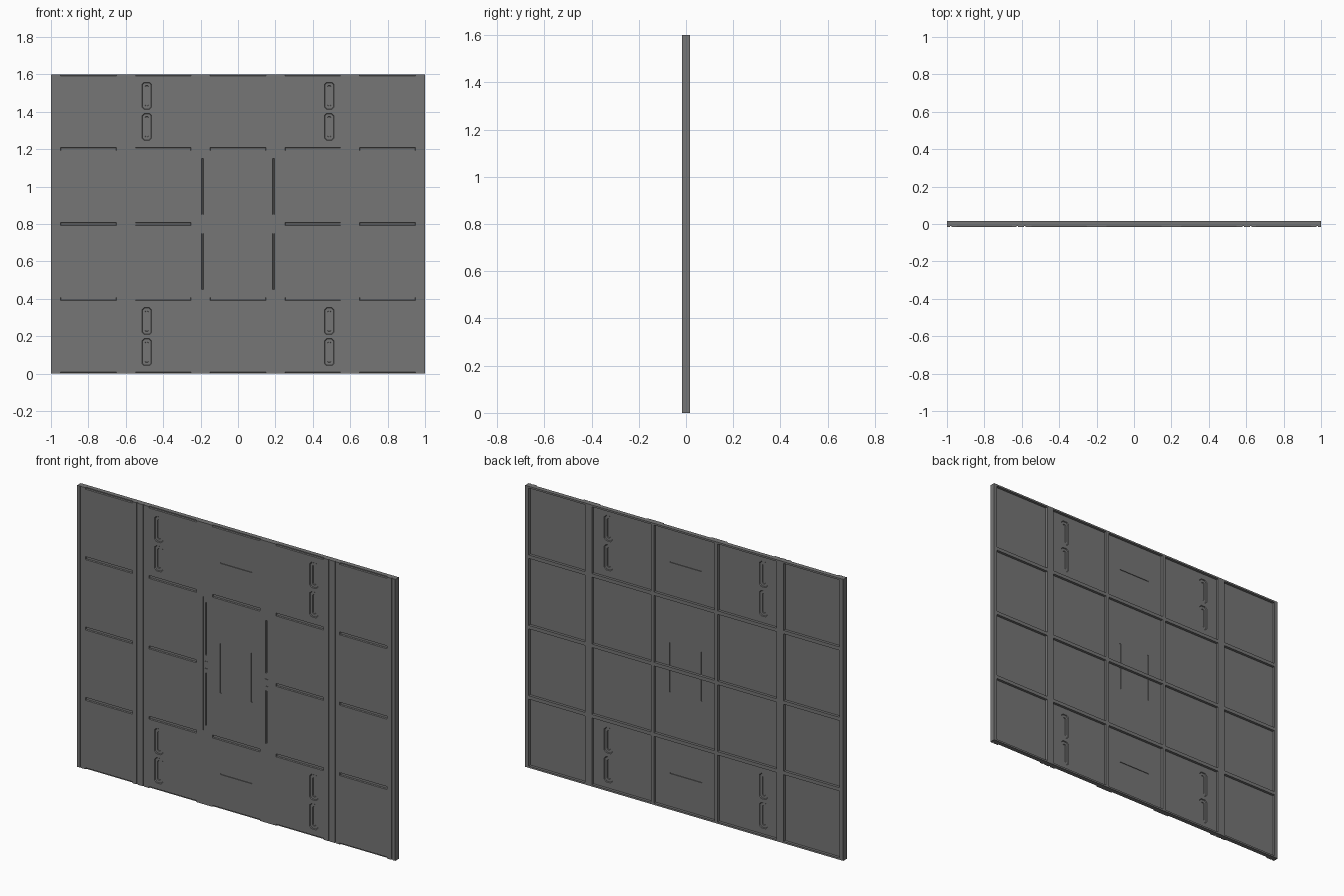
import bpy, bmesh

if "Cube" in bpy.data.objects:
    bpy.data.objects.remove(bpy.data.objects["Cube"])

FRONT, SKIN_BACK, RIB_BACK = -0.016, 0.001, 0.016
MID = 0.8

dark = bpy.data.materials.new("dark_grey")
dark.diffuse_color = (0.18, 0.18, 0.18, 1)
dark.use_nodes = True
dark.node_tree.nodes["Principled BSDF"].inputs["Base Color"].default_value = dark.diffuse_color


def prism(bm, pts, y0, y1, ring=0, taper=0):
    """Extrude an x-z outline from y0 to y1; ring leaves only a border strip,
    taper pulls the far end inward to slope the walls."""
    face = bm.faces.new([bm.verts.new((x, y0, z)) for x, z in pts])
    geom = [face]
    if ring:
        face.normal_update()
        geom = bmesh.ops.inset_region(bm, faces=[face], thickness=ring,
                                      use_even_offset=True)["faces"]
        bmesh.ops.delete(bm, geom=[face], context="FACES_ONLY")
    cx = sum(p[0] for p in pts) / len(pts)
    cz = sum(p[1] for p in pts) / len(pts)
    for v in bmesh.ops.extrude_face_region(bm, geom=geom)["geom"]:
        if isinstance(v, bmesh.types.BMVert):
            v.co.y = y1
            v.co.x += taper if v.co.x < cx else -taper
            v.co.z += taper if v.co.z < cz else -taper


def rect(x0, x1, z0, z1):
    return [(x0, z0), (x1, z0), (x1, z1), (x0, z1)]


def chamfered(x0, x1, z0, z1, c):
    return [(x0 + c, z0), (x1 - c, z0), (x1, z0 + c), (x1, z1 - c),
            (x1 - c, z1), (x0 + c, z1), (x0, z1 - c), (x0, z0 + c)]


def flip_x(shapes):
    return shapes + [[(-x, z) for x, z in s] for s in shapes]


def flip_z(shapes, mid=MID):
    return shapes + [[(x, 2 * mid - z) for x, z in s] for s in shapes]


def make(name, items):
    """One object from a list of prism arguments."""
    bm = bmesh.new()
    for item in items:
        prism(bm, *item)
    bmesh.ops.recalc_face_normals(bm, faces=bm.faces)
    me = bpy.data.meshes.new(name)
    bm.to_mesh(me)
    bm.free()
    me.materials.append(dark)
    ob = bpy.data.objects.new(name, me)
    bpy.context.collection.objects.link(ob)
    return ob


def cut(target, name, items):
    cutter = make(name, items)
    cutter.hide_render = True
    mod = target.modifiers.new(name, "BOOLEAN")
    mod.operation = "DIFFERENCE"
    mod.solver = "EXACT"
    mod.object = cutter
    bpy.context.view_layer.update()
    # bake the result so the cutter can be removed
    deps = bpy.context.evaluated_depsgraph_get()
    baked = bpy.data.meshes.new_from_object(target.evaluated_get(deps))
    target.modifiers.clear()
    target.data = baked
    bpy.data.objects.remove(cutter)


def front(shapes, d, ring=0, taper=0):
    return [(s, FRONT - 0.002, FRONT + d, ring, taper) for s in shapes]


def back(shapes, d, ring=0, taper=0):
    return [(s, SKIN_BACK + 0.002, SKIN_BACK - d, ring, taper) for s in shapes]


# Main skin
panel = make("wall_panel", [(rect(-1, 1, 0, 1.6), FRONT, SKIN_BACK)])

# Full-height seams on the front
grooves = flip_x([rect(x, x + 0.007, -0.01, 1.61) for x in (0.58, 0.62, 0.976)])

# Horizontal slots on the storey lines, plus the short centre ones
slots = []
for i in range(5):
    z = 0.4 * i
    slots += flip_x([rect(x, x + 0.3, z - 0.009, z + 0.009) for x in (0.25, 0.65)])
    if i != 2:
        slots.append(rect(-0.15, 0.15, z - 0.009, z + 0.009))

# Upright slots, seams and latch marks around the centre panel
uprights = flip_x(flip_z([rect(0.185, 0.195, 0.85, 1.15)]))
seams = flip_x([rect(0.205, 0.209, 0.42, 1.18)] +
               flip_z([rect(0.18, 0.2, 0.815, 0.825)]))

# Chamfered pockets beside the centre: outer recess and inner slot
pockets = flip_x(flip_z([chamfered(0.46, 0.515, z, z + 0.147, 0.012)
                         for z in (1.246, 1.412)]))
pocket_slots = flip_x(flip_z([chamfered(0.476, 0.499, z + 0.017, z + 0.13, 0.005)
                              for z in (1.246, 1.412)]))

# Stepped plates above and below the centre, with side tabs
corner = [(0.12, 1.52), (0.12, 1.55), (0.165, 1.55), (0.165, 1.44), (0.115, 1.44)]
plate = corner + [(x, 2.8 - z) for x, z in reversed(corner)]
plate += [(-x, z) for x, z in reversed(plate)]
plates = flip_z([plate])
plate_seams = flip_z([rect(-0.1, 0.1, 1.397, 1.403)])
tabs = flip_x(flip_z(flip_z([chamfered(0.188, 0.225, 1.46, 1.53, 0.008)], 1.4)))

# Centre relief: brackets, side bars and stepped outline
bracket = [(0.075, 1.04), (0.12, 0.985), (0.12, 0.955), (0.1, 0.955),
           (0.1, 0.977), (0.065, 1.022)]
bracket += [(-x, z) for x, z in reversed(bracket)]
bars = flip_x([rect(0.094, 0.102, 0.66, 0.94)])
core = [(0.025, 0.985), (0.038, 0.97), (0.038, 0.93), (0.068, 0.9)]
core += [(x, 2 * MID - z) for x, z in reversed(core)]
core += [(-x, z) for x, z in reversed(core)]

outlines = plates + tabs + flip_z([bracket]) + [core]
lines = plate_seams + bars
cut(panel, "shallow_cutter",
    front(grooves, 0.005) + front(slots, 0.007, 0, 0.003)
    + front(uprights, 0.006, 0, 0.002) + front(seams, 0.003)
    + front(outlines, 0.004, 0.006) + back(outlines, 0.004, 0.006)
    + front(lines, 0.004) + back(lines, 0.004)
    + front(pockets, 0.004, 0, 0.004) + back(pockets, 0.004, 0, 0.004))
cut(panel, "deep_cutter", [(s, FRONT, FRONT + 0.008, 0, 0.003) for s in pocket_slots]
    + [(s, SKIN_BACK, SKIN_BACK - 0.008, 0, 0.003) for s in pocket_slots])

# Horizontal ribs on the back
rows = []
for i in range(5):
    z = 0.4 * i
    rows.append((rect(-1, 1, max(0, z - 0.01), min(1.6, z + 0.01)), -0.004, RIB_BACK))
make("horizontal_ribs", rows)

# Upright ribs on the back
posts = flip_x([rect(0.58, 0.625, 0, 1.6), rect(0.19, 0.21, 0, 1.6),
                rect(0.978, 1, 0, 1.6)])
make("upright_ribs", [(p, -0.004, RIB_BACK) for p in posts])
